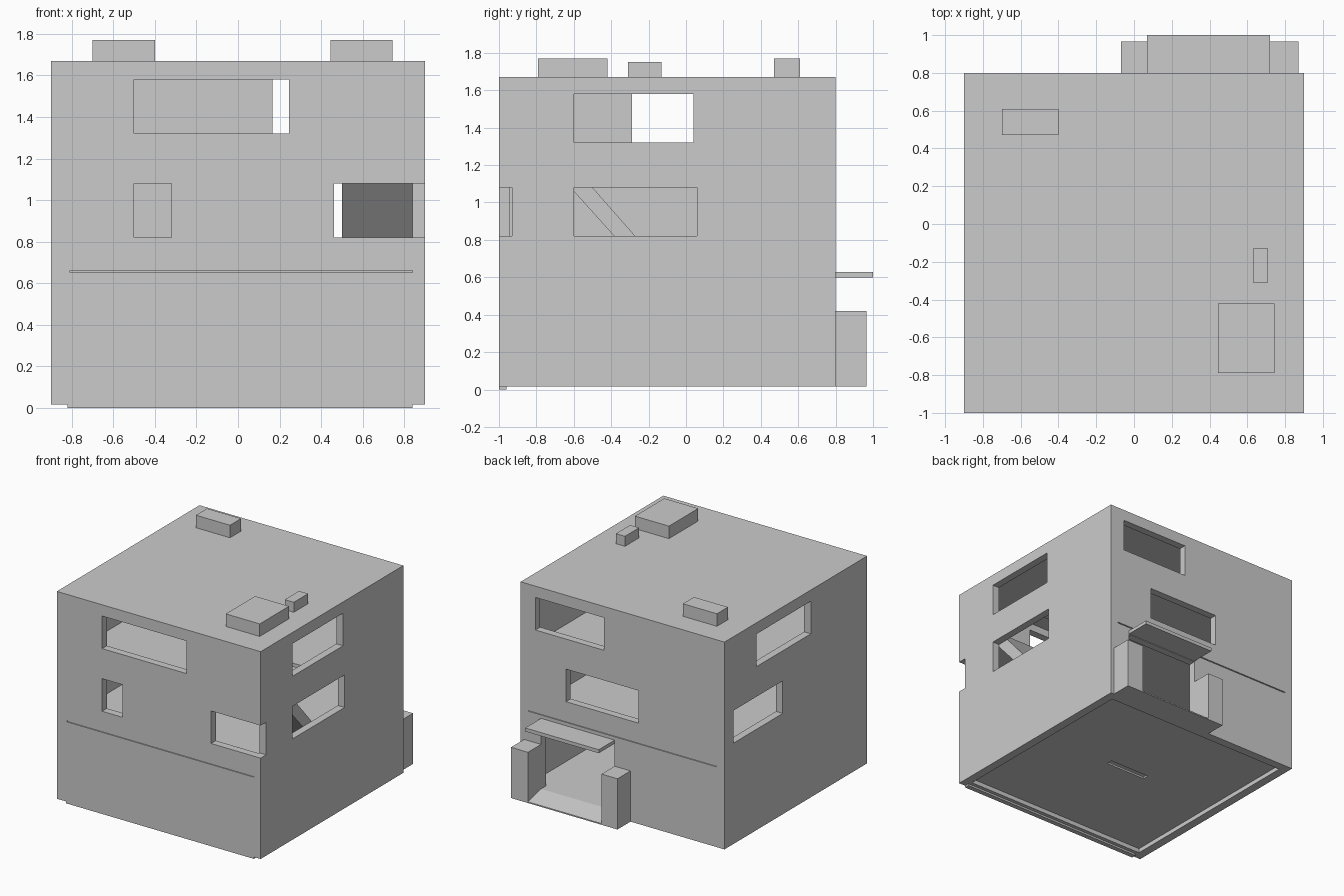
import bpy, bmesh

if "Cube" in bpy.data.objects:
    bpy.data.objects.remove(bpy.data.objects["Cube"])


def mesh_object(name, verts, faces):
    me = bpy.data.meshes.new(name)
    me.from_pydata(verts, [], faces)
    bm = bmesh.new()
    bm.from_mesh(me)
    bmesh.ops.recalc_face_normals(bm, faces=bm.faces)
    bm.to_mesh(me)
    bm.free()
    ob = bpy.data.objects.new(name, me)
    bpy.context.collection.objects.link(ob)
    return ob


def prism(name, profile, x0, x1):
    """Extrude a (y, z) profile along x."""
    n = len(profile)
    verts = [(x, y, z) for x in (x0, x1) for y, z in profile]
    faces = [tuple(range(n)), tuple(range(2 * n - 1, n - 1, -1))]
    faces += [(i, (i + 1) % n, n + (i + 1) % n, n + i) for i in range(n)]
    return mesh_object(name, verts, faces)


def box(name, x0, x1, y0, y1, z0, z1):
    return prism(name, [(y0, z0), (y1, z0), (y1, z1), (y0, z1)], x0, x1)


def cut(target, *bounds):
    cutter = box("cutter", *bounds)
    cutter.hide_render = True
    mod = target.modifiers.new("cut", 'BOOLEAN')
    mod.operation = 'DIFFERENCE'
    mod.solver = 'EXACT'
    mod.object = cutter
    bpy.context.view_layer.objects.active = target
    bpy.ops.object.modifier_apply(modifier=mod.name)
    bpy.data.objects.remove(cutter)


# Main shell with three hollow storeys and a recessed underside
shell = box("house_shell", -0.9, 0.9, -1.0, 0.8, 0.015, 1.67)
for z0, z1 in ((0.065, 0.63), (0.66, 1.13), (1.16, 1.64)):
    cut(shell, -0.84, 0.84, -0.94, 0.74, z0, z1)
cut(shell, -0.83, 0.83, -0.93, 0.73, -0.1, 0.05)
cut(shell, -0.17, 0.19, -0.09, -0.04, 0.0, 0.1)      # slot in base

# Windows: lower row and upper row
LOW, HIGH = (0.82, 1.08), (1.32, 1.58)
for x0, x1, z in ((-0.5, -0.32, LOW), (0.463, 1.1, LOW), (-0.5, 0.245, HIGH)):
    cut(shell, x0, x1, -1.1, -0.93, *z)              # front
for x0, x1, z in ((-0.14, 0.5, LOW), (0.165, 0.77, HIGH)):
    cut(shell, x0, x1, 0.73, 0.95, *z)               # back
for y0, y1, z in ((-0.6, 0.06, LOW), (-0.6, 0.04, HIGH)):
    cut(shell, 0.83, 1.0, y0, y1, *z)                # right
for y0, y1, z in ((0.065, 0.686, LOW), (-0.29, 0.394, HIGH)):
    cut(shell, -1.0, -0.83, y0, y1, *z)              # left

# Doorway, stairwell and thin facade grooves
cut(shell, 0.07, 0.72, 0.7, 0.9, 0.065, 0.595)
cut(shell, 0.5, 0.83, -0.69, -0.13, 1.1, 1.2)
cut(shell, -0.81, 0.84, -1.1, -0.992, 0.652, 0.662)
cut(shell, -0.83, 0.83, 0.792, 0.9, 0.655, 0.663)

# Stair ramp between the middle and upper floors
prism("stair_ramp", [(-0.24, 0.66), (-0.13, 0.66), (-0.57, 1.16), (-0.69, 1.16)],
      0.5, 0.84)

# Entrance: pillars, canopy and sloped step
for side, x0, x1 in (("left", -0.07, 0.07), ("right", 0.72, 0.87)):
    box("entrance_pillar_" + side, x0, x1, 0.8, 0.965, 0.015, 0.42)
box("entrance_canopy", 0.07, 0.72, 0.8, 1.0, 0.6, 0.628)
prism("entrance_step", [(0.8, 0.015), (0.965, 0.015), (0.965, 0.025), (0.8, 0.065)],
      0.07, 0.72)

# Front foot strip
box("front_foot_strip", -0.82, 0.84, -1.0, -0.96, 0.0, 0.015)

# Roof units
box("roof_unit_rear", -0.7, -0.4, 0.47, 0.61, 1.67, 1.77)
box("roof_unit_front", 0.445, 0.745, -0.79, -0.42, 1.67, 1.77)
box("roof_vent", 0.63, 0.71, -0.31, -0.13, 1.67, 1.75)
